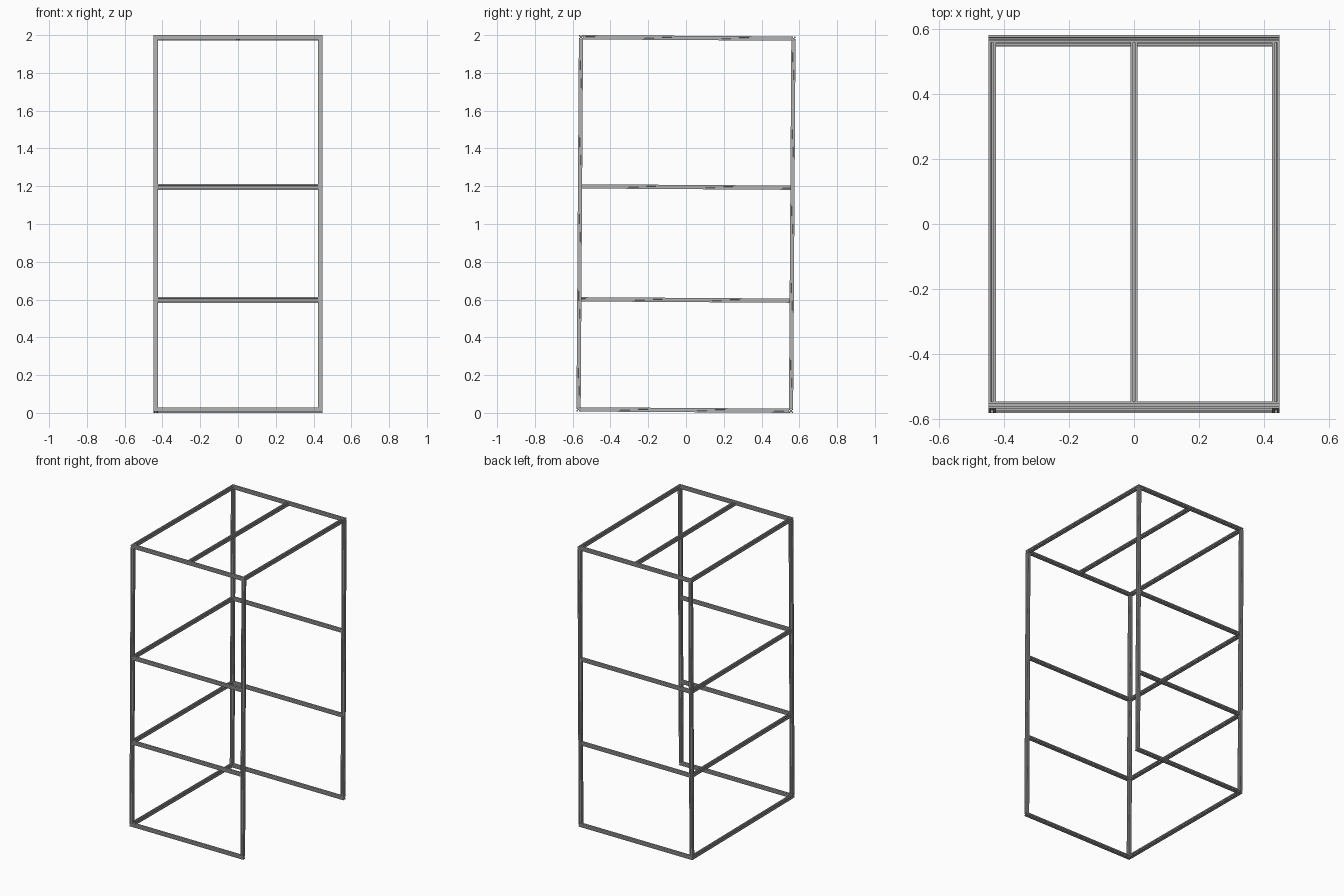
import bpy
import bmesh
from mathutils import Matrix, Vector

cube = bpy.data.objects.get("Cube")
if cube:
    bpy.data.objects.remove(cube, do_unlink=True)

WIDTH, DEPTH, HEIGHT = 0.893, 1.147, 1.9925   # outer frame size
BAR = 0.0223                                  # square bar width
HALF = BAR / 2
LEAN = -0.0065                                # the whole frame leans back slightly

metal = bpy.data.materials.new("grey_aluminium")
metal.use_nodes = True
colour = (0.45, 0.45, 0.45, 1)
metal.diffuse_color = colour
metal.node_tree.nodes["Principled BSDF"].inputs["Base Color"].default_value = colour


def slot_profile():
    """Slotted square section: one quarter turned four times."""
    slot, lip, side, core, web = 0.28, 0.82, 0.55, 0.4, 0.25
    quarter = [(core, -web), (core, web), (lip, side), (lip, slot), (1, slot),
               (1, 1), (slot, 1), (slot, lip), (side, lip)]
    points = []
    for _ in range(4):
        points += [(x * HALF, y * HALF) for x, y in quarter]
        quarter = [(-y, x) for x, y in quarter]
    return points


PROFILE = slot_profile()
LEANING = (Matrix.Translation((0, 0, HEIGHT / 2 + 0.0037))
           @ Matrix.Rotation(LEAN, 4, "X") @ Matrix.Translation((0, 0, -HEIGHT / 2)))


def bar(name, axis, length, centre):
    """Extrude the slotted section along one axis about a centre point."""
    bm = bmesh.new()
    face = bm.faces.new([bm.verts.new((x, y, -length / 2)) for x, y in PROFILE])
    ext = bmesh.ops.extrude_face_region(bm, geom=[face], use_keep_orig=True)
    top = [v for v in ext["geom"] if isinstance(v, bmesh.types.BMVert)]
    bmesh.ops.translate(bm, verts=top, vec=(0, 0, length))
    bmesh.ops.recalc_face_normals(bm, faces=bm.faces)
    mesh = bpy.data.meshes.new(name)
    bm.to_mesh(mesh)
    bm.free()
    mesh.materials.append(metal)
    obj = bpy.data.objects.new(name, mesh)
    turn = Vector((0, 0, 1)).rotation_difference(Vector(axis)).to_matrix().to_4x4()
    obj.matrix_world = LEANING @ Matrix.Translation(centre) @ turn
    bpy.context.collection.objects.link(obj)


X, Y, Z = (1, 0, 0), (0, 1, 0), (0, 0, 1)
px, py = WIDTH / 2 - HALF, DEPTH / 2 - HALF   # post centres
low, high = HALF, HEIGHT - HALF
shelves = {"lower": 0.594, "upper": 1.192}

for end, y in (("front", -py), ("back", py)):
    # full-width rails with the posts held between them
    bar(end + "_bottom_rail", X, WIDTH, (0, y, low))
    bar(end + "_top_rail", X, WIDTH, (0, y, high))
    for side, x in (("left", px), ("right", -px)):
        bar(f"{end}_{side}_post", Z, HEIGHT - 2 * BAR, (x, y, HEIGHT / 2))
    for level, z in shelves.items():
        bar(f"{end}_{level}_rail", X, WIDTH - 2 * BAR, (0, y, z))

# depth rails: three across the top, the rest only on the closed right side
inner = DEPTH - 2 * BAR
for name, x in (("left", px), ("middle", 0), ("right", -px)):
    bar(name + "_top_rail", Y, inner, (x, 0, high))
bar("right_bottom_rail", Y, inner, (-px, 0, low))
for level, z in shelves.items():
    bar(f"right_{level}_rail", Y, inner, (-px, 0, z))
